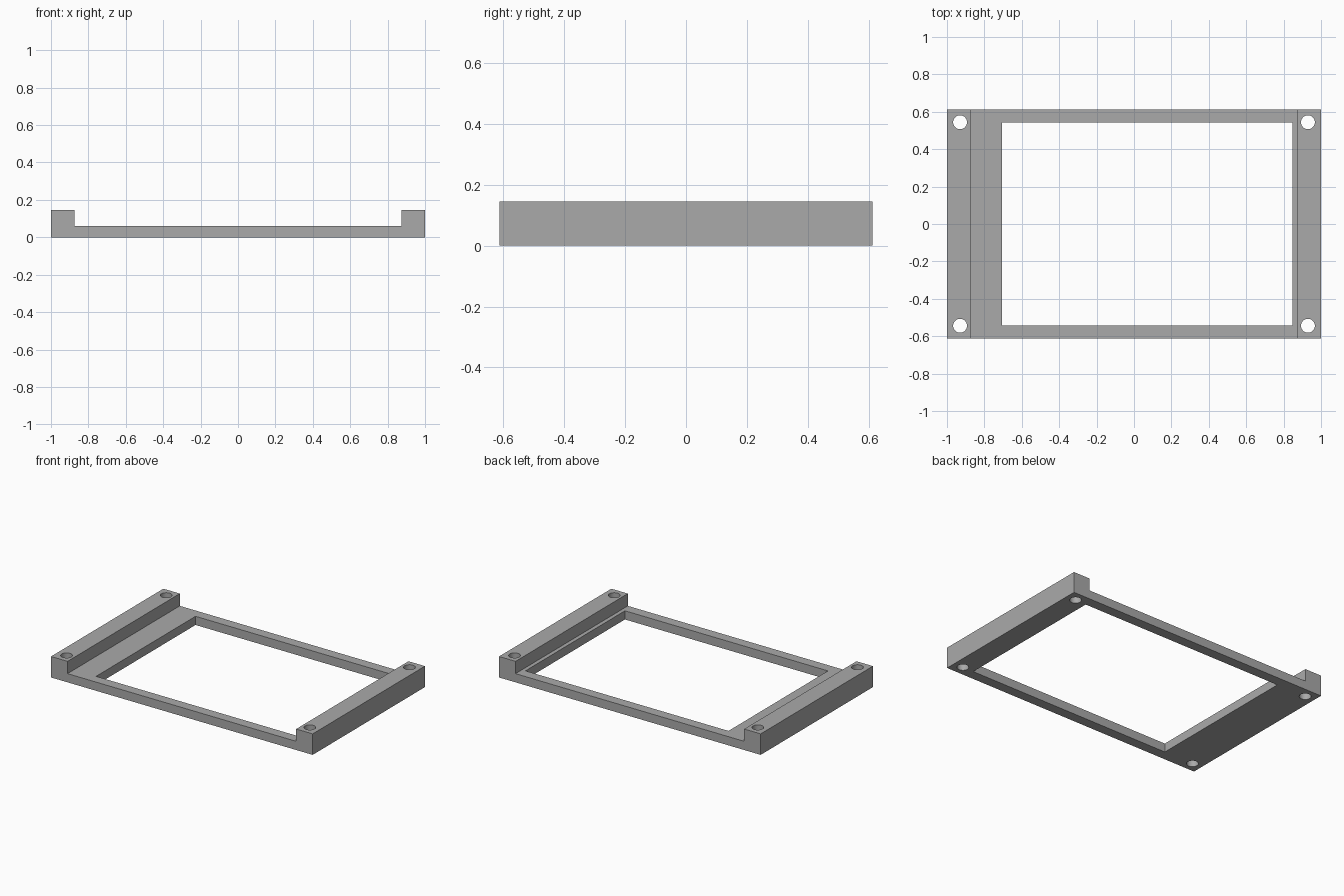
import bpy
import bmesh
from mathutils import Matrix

if "Cube" in bpy.data.objects:
    bpy.data.objects.remove(bpy.data.objects["Cube"], do_unlink=True)

HALF_X, HALF_Y = 1.0, 0.613     # outer half sizes
PLATE_Z, RAIL_Z = 0.06, 0.145   # plate and rail heights
RAIL_X = 0.874                  # inner face of the raised rails
HOLE_X, HOLE_Y, HOLE_R = 0.93, 0.544, 0.037

grey = bpy.data.materials.new("plain grey")
grey.use_nodes = True
colour = (0.4, 0.4, 0.4, 1.0)
grey.diffuse_color = colour
grey.node_tree.nodes["Principled BSDF"].inputs["Base Color"].default_value = colour


def make_object(name, bm):
    bmesh.ops.recalc_face_normals(bm, faces=bm.faces)
    mesh = bpy.data.meshes.new(name)
    bm.to_mesh(mesh)
    bm.free()
    mesh.materials.append(grey)
    obj = bpy.data.objects.new(name, mesh)
    bpy.context.collection.objects.link(obj)
    return obj


# Frame body: a shallow U profile extruded from front to back
profile = [(-HALF_X, 0), (HALF_X, 0), (HALF_X, RAIL_Z), (RAIL_X, RAIL_Z),
           (RAIL_X, PLATE_Z), (-RAIL_X, PLATE_Z), (-RAIL_X, RAIL_Z), (-HALF_X, RAIL_Z)]
bm = bmesh.new()
face = bm.faces.new([bm.verts.new((x, -HALF_Y, z)) for x, z in profile])
extruded = bmesh.ops.extrude_face_region(bm, geom=[face])["geom"]
bmesh.ops.translate(bm, vec=(0, 2 * HALF_Y, 0),
                    verts=[v for v in extruded if isinstance(v, bmesh.types.BMVert)])
frame = make_object("mounting_frame", bm)

# Cutters: offset rectangular window and four corner screw holes
x0, x1, window_y = -0.705, 0.847, 0.543
bm = bmesh.new()
bmesh.ops.create_cube(bm, size=1, matrix=Matrix.Translation(((x0 + x1) / 2, 0, 0))
                      @ Matrix.Diagonal((x1 - x0, 2 * window_y, 1, 1)))
for sx in (-1, 1):
    for sy in (-1, 1):
        bmesh.ops.create_cone(bm, cap_ends=True, segments=48, radius1=HOLE_R,
                              radius2=HOLE_R, depth=1,
                              matrix=Matrix.Translation((sx * HOLE_X, sy * HOLE_Y, 0)))
cutter = make_object("opening_cutter", bm)
cutter.hide_render = True

# Cut the openings, keep the result and drop the cutter
cut = frame.modifiers.new("openings", "BOOLEAN")
cut.operation = "DIFFERENCE"
cut.solver = "EXACT"
cut.object = cutter
bpy.context.view_layer.update()
graph = bpy.context.evaluated_depsgraph_get()
result = bpy.data.meshes.new_from_object(frame.evaluated_get(graph))
frame.modifiers.clear()
frame.data = result
bpy.data.objects.remove(cutter, do_unlink=True)

# Smooth the round hole walls only
bpy.ops.object.select_all(action="DESELECT")
frame.select_set(True)
bpy.context.view_layer.objects.active = frame
bpy.ops.object.shade_smooth_by_angle(angle=0.5)
